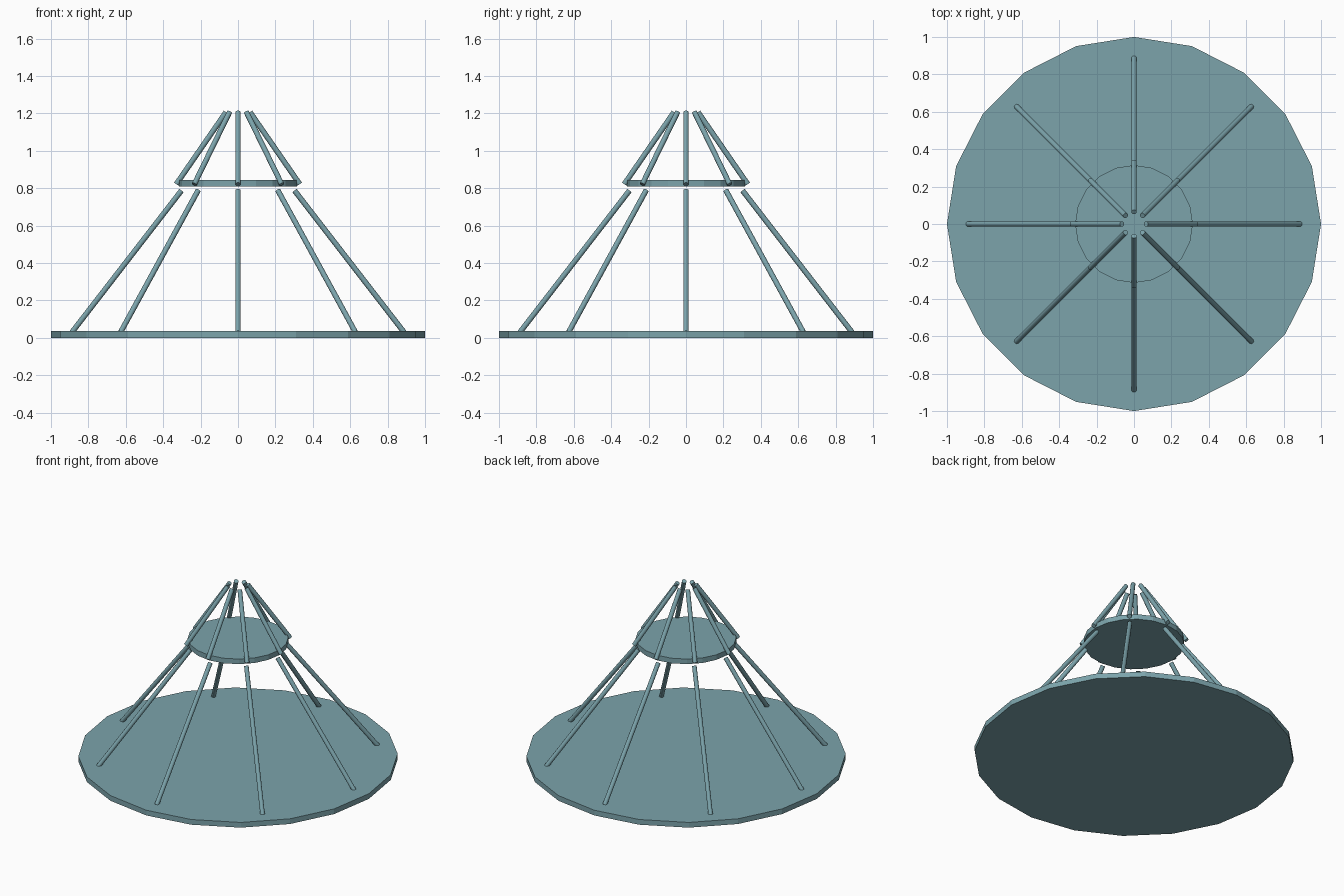
import bpy
import math
from mathutils import Vector

default = bpy.data.objects.get("Cube")
if default:
    bpy.data.objects.remove(default, do_unlink=True)

# Single painted finish
COLOUR = (0.20, 0.37, 0.41, 1.0)
paint = bpy.data.materials.new("dusty_teal")
paint.use_nodes = True
paint.diffuse_color = COLOUR
bsdf = next(n for n in paint.node_tree.nodes if n.type == "BSDF_PRINCIPLED")
bsdf.inputs["Base Color"].default_value = COLOUR
bsdf.inputs["Roughness"].default_value = 0.7

ROD_RADIUS = 0.0145
ROD_COUNT = 8


def cylinder(name, radius, start, end, sides):
    """Straight cylinder running between two points."""
    axis = end - start
    bpy.ops.mesh.primitive_cylinder_add(
        vertices=sides, radius=radius, depth=axis.length, location=(start + end) / 2)
    obj = bpy.context.object
    obj.name = name
    obj.rotation_euler = axis.to_track_quat("Z", "Y").to_euler()
    obj.data.materials.append(paint)
    return obj


def disc(name, radius, bottom, top):
    """Faceted twenty-sided plate."""
    return cylinder(name, radius, Vector((0, 0, bottom)), Vector((0, 0, top)), 20)


def rod_ring(name, outer, inner):
    """Ring of leaning rods; outer and inner are (radius, height)."""
    for i in range(ROD_COUNT):
        a = math.tau * i / ROD_COUNT
        ends = [Vector((r * math.cos(a), r * math.sin(a), z)) for r, z in (outer, inner)]
        cylinder(f"{name}_{i + 1}", ROD_RADIUS, *ends, 12)
        bpy.ops.object.shade_smooth_by_angle(angle=math.radians(40))


# Plates
disc("base_plate", 1.0, 0.0, 0.036)
disc("upper_plate", 0.315, 0.81, 0.845)

# Leaning rods below and above the upper plate
rod_ring("lower_rod", (0.888, 0.03), (0.302, 0.788))
rod_ring("upper_rod", (0.33, 0.822), (0.064, 1.207))
